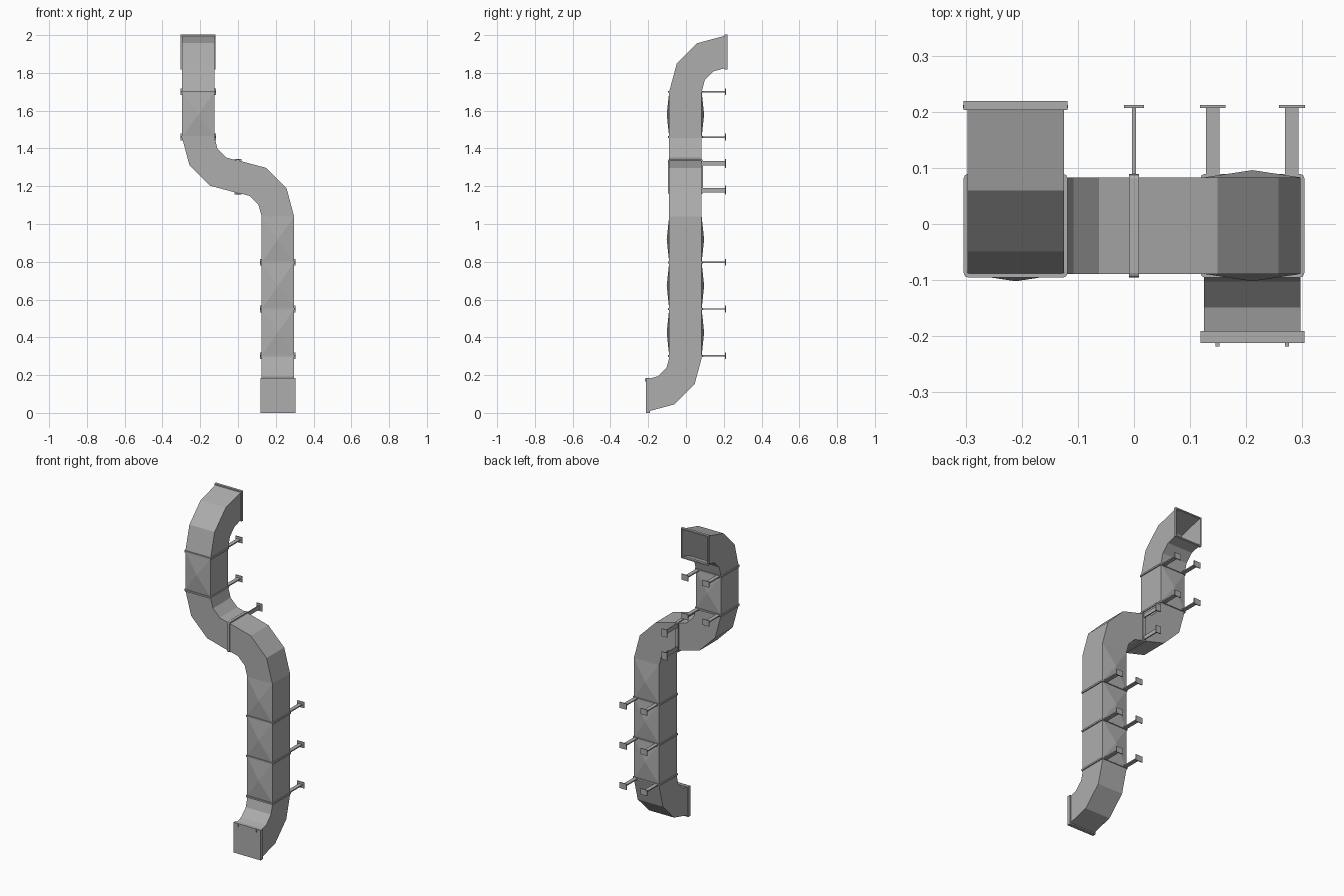
import bpy, bmesh
from math import sin, cos, pi, radians
from mathutils import Vector

if "Cube" in bpy.data.objects:
    bpy.data.objects.remove(bpy.data.objects["Cube"], do_unlink=True)

steel = bpy.data.materials.new("galvanised grey")
steel.use_nodes = True
GREY = (0.42, 0.42, 0.42, 1)
steel.diffuse_color = GREY
steel.node_tree.nodes["Principled BSDF"].inputs["Base Color"].default_value = GREY

H = 0.086          # half width of the duct
YC = -0.003        # depth centre of the shafts
X = 0.211          # sideways offset of both shafts
R = X - H          # inner bend radius
Z_LOW, Z_TURN, Z_MID, Z_TOP = 0.302, 1.04, 1.46, 1.70


def finish(name, bm):
    bmesh.ops.recalc_face_normals(bm, faces=bm.faces)
    mesh = bpy.data.meshes.new(name)
    bm.to_mesh(mesh)
    bm.free()
    mesh.materials.append(steel)
    obj = bpy.data.objects.new(name, mesh)
    bpy.context.collection.objects.link(obj)
    return obj


def loft(bm, loops, closed=False):
    """Join a series of equal point loops with quads."""
    rings = [[bm.verts.new(p) for p in loop] for loop in loops]
    pairs = list(zip(rings, rings[1:]))
    if closed:
        pairs.append((rings[-1], rings[0]))
    faces = []
    for a, b in pairs:
        for i in range(len(a)):
            j = (i + 1) % len(a)
            faces.append(bm.faces.new((a[i], a[j], b[j], b[i])))
    return faces


def elbow(name, plane, centre, side, start):
    """Quarter bend in three flat steps; side is the fixed cross coordinate."""
    loops = []
    for k in range(4):
        t = radians(start + 30 * k)
        loop = []
        for r, s in ((R, -H), (R + 2 * H, -H), (R + 2 * H, H), (R, H)):
            u, z = centre[0] + r * cos(t), centre[1] + r * sin(t)
            loop.append((u, side + s, z) if plane == "xz" else (side + s, u, z))
        loops.append(loop)
    bm = bmesh.new()
    loft(bm, loops)
    finish(name, bm)


def straight(name, x, z0, z1):
    """Straight duct with cross-broken front and back panels."""
    corners = ((-H, -H), (H, -H), (H, H), (-H, H))
    bm = bmesh.new()
    faces = loft(bm, [[(x + a, YC + b, z) for a, b in corners] for z in (z0, z1)])
    for face, direction in ((faces[0], -1), (faces[2], 1)):
        apex = bmesh.ops.poke(bm, faces=[face])["verts"][0]
        apex.co.y += direction * 0.013
    finish(name, bm)


def outline(half, radius, steps):
    pts = []
    for c, (sx, sy) in enumerate(((1, 1), (-1, 1), (-1, -1), (1, -1))):
        for k in range(steps):
            t = (c + (k / (steps - 1) if steps > 1 else 0.5)) * pi / 2
            d = half - radius
            pts.append((sx * d + radius * cos(t), sy * d + radius * sin(t)) if steps > 1
                       else (sx * half, sy * half))
    return pts


def frame(name, centre, axis, thick, steps=3):
    """Square flange ring around the duct."""
    c = Vector(centre)
    outer, inner = outline(0.0925, 0.008, steps), outline(H - 0.001, 0.002, steps)
    place = {"x": lambda a, b, d: (d, a, b),
             "y": lambda a, b, d: (a, d, b),
             "z": lambda a, b, d: (a, b, d)}[axis]
    t = thick / 2
    loops = [[c + Vector(place(a, b, d)) for a, b in ring]
             for ring, d in ((outer, -t), (outer, t), (inner, t), (inner, -t))]
    bm = bmesh.new()
    loft(bm, loops, closed=True)
    finish(name, bm)


def box(name, centre, size):
    bm = bmesh.new()
    bmesh.ops.create_cube(bm, size=1)
    for v in bm.verts:
        v.co = Vector(centre) + Vector([a * b for a, b in zip(v.co, size)])
    finish(name, bm)


def bracket(name, x, z, upright=False):
    """Flat arm reaching back to a wall plate."""
    arm, plate = (0.024, 0.007), (0.046, 0.036)
    if upright:
        arm, plate = arm[::-1], plate[::-1]
    box(name + "_arm", (x, 0.145, z), (arm[0], 0.128, arm[1]))
    box(name + "_wall_plate", (x, 0.2095, z), (plate[0], 0.005, plate[1]))


# Bends
elbow("top_elbow", "yz", (0.208, Z_TOP), -X, 90)
elbow("upper_bend", "xz", (0, Z_MID), YC, 180)
elbow("lower_bend", "xz", (0, Z_TURN), YC, 0)
elbow("bottom_elbow", "yz", (-0.211, Z_LOW), X, 270)

# Straight runs
levels = [Z_LOW, 0.55, 0.797, Z_TURN]
for i, (a, b) in enumerate(zip(levels, levels[1:])):
    straight(f"lower_duct_{i + 1}", X, a, b)
straight("upper_duct", -X, Z_MID, Z_TOP)

# Joint flanges with their wall brackets
joints = [(X, z) for z in levels[:3]] + [(-X, Z_MID), (-X, Z_TOP)]
for i, (x, z) in enumerate(joints):
    frame(f"joint_flange_{i + 1}", (x, YC, z), "z", 0.01)
    for side, s in (("right", -1), ("left", 1)):
        bracket(f"bracket_{i + 1}_{side}", x + s * 0.0705, z)
frame("middle_flange", (0, YC, 1.25), "x", 0.018)
for side, s in (("lower", -1), ("upper", 1)):
    bracket(f"middle_bracket_{side}", 0, 1.25 + s * 0.0705, upright=True)

# Open top end and flap-covered bottom end
frame("top_end_flange", (-X, 0.211, Z_TOP + X), "y", 0.016, steps=1)
zb = Z_LOW - X + 0.002
frame("bottom_end_flange", (X, -0.199, zb), "y", 0.016, steps=1)
box("flap", (X, -0.2095, zb), (0.185, 0.005, 0.186))
for side, s in (("right", -1), ("left", 1)):
    box(f"flap_hinge_{side}", (X + s * 0.062, -0.214, 0.174), (0.007, 0.008, 0.014))
